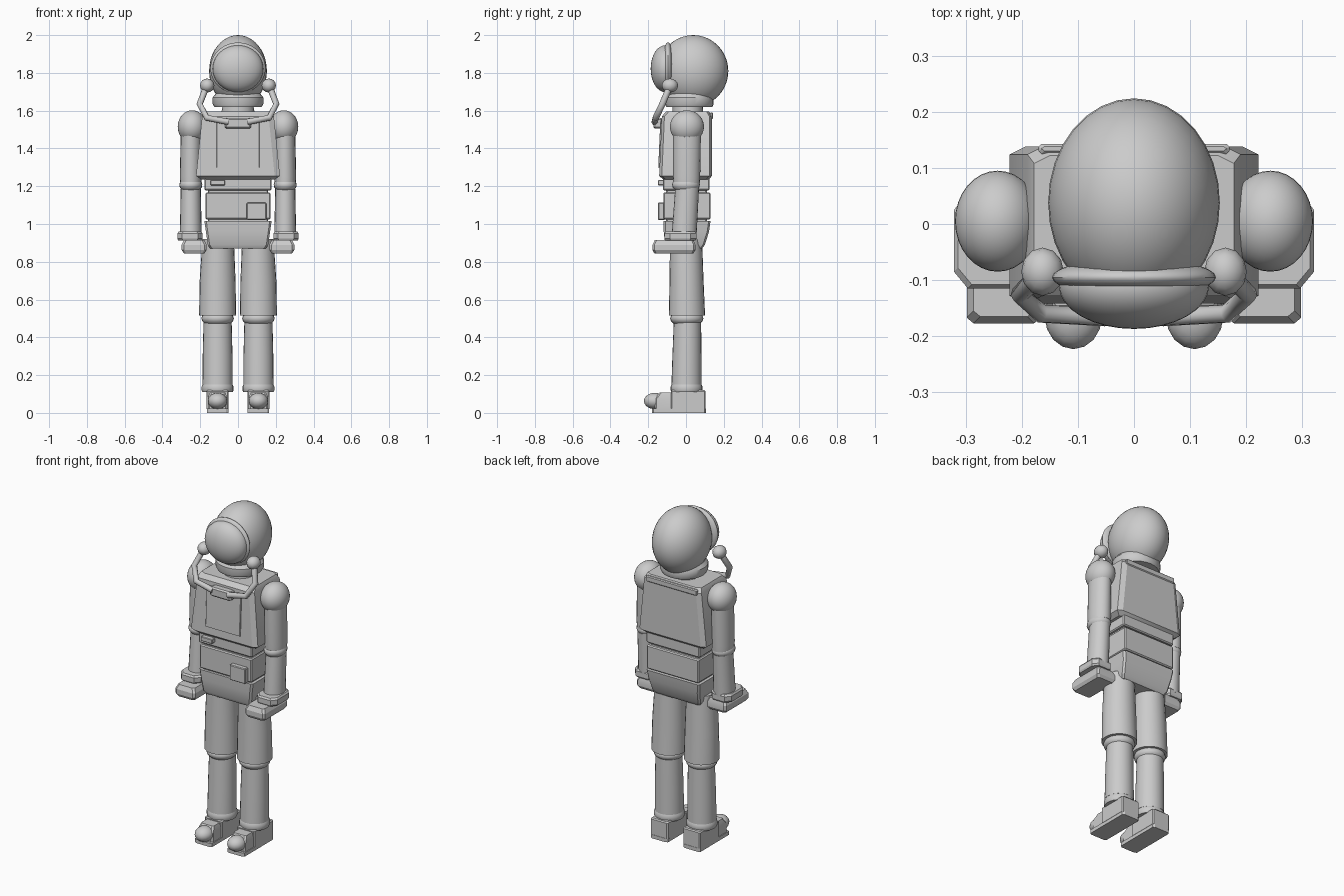
import bpy, bmesh, math
from mathutils import Vector

cube = bpy.data.objects.get("Cube")
if cube:
    bpy.data.objects.remove(cube, do_unlink=True)

grey = bpy.data.materials.new("suit grey")
grey.use_nodes = True
grey.diffuse_color = (0.6, 0.6, 0.6, 1)
grey.node_tree.nodes["Principled BSDF"].inputs["Base Color"].default_value = (0.6, 0.6, 0.6, 1)


def finish(name, bm, angle=35):
    bmesh.ops.recalc_face_normals(bm, faces=bm.faces)
    mesh = bpy.data.meshes.new(name)
    bm.to_mesh(mesh)
    bm.free()
    mesh.materials.append(grey)
    ob = bpy.data.objects.new(name, mesh)
    bpy.context.collection.objects.link(ob)
    bpy.ops.object.select_all(action='DESELECT')
    ob.select_set(True)
    bpy.context.view_layer.objects.active = ob
    bpy.ops.object.shade_smooth_by_angle(angle=math.radians(angle))
    return ob


def skin(name, rings, angle=35):
    """Join equal rings of points into a closed, capped shell."""
    bm = bmesh.new()
    loops = [[bm.verts.new(p) for p in ring] for ring in rings]
    n = len(loops[0])
    for a, b in zip(loops, loops[1:]):
        for i in range(n):
            j = (i + 1) % n
            bm.faces.new((a[i], a[j], b[j], b[i]))
    bm.faces.new(loops[0][::-1])
    bm.faces.new(loops[-1])
    return finish(name, bm, angle)


def tube(name, sections, n=20):
    """Upright round shell; sections are (z, x centre, y centre, x radius, y radius)."""
    turns = [2 * math.pi * i / n for i in range(n)]
    return skin(name, [[(cx + rx * math.cos(t), cy + ry * math.sin(t), z) for t in turns]
                       for z, cx, cy, rx, ry in sections])


def block(name, sections, cx=0, cut=(0.01, 0.01)):
    """Upright box with cut corners; sections are (z, half width, front y, back y)."""
    rings = []
    for z, w, f, b in sections:
        u, v = w - cut[0], cut[1]
        ring = [(u, f), (w, f + v), (w, b - v), (u, b), (-u, b), (-w, b - v), (-w, f + v), (-u, f)]
        rings.append([(cx + x, y, z) for x, y in ring])
    return skin(name, rings, 25)


def plain(name, w, f, b, z0, z1, cx=0, e=0.006):
    """Box with softened top and bottom edges."""
    return block(name, [(z0, w - e, f + e, b - e), (z0 + e, w, f, b),
                        (z1 - e, w, f, b), (z1, w - e, f + e, b - e)], cx, (e, e))


def ball(name, centre, radii, seg=32, rings=20):
    bm = bmesh.new()
    bmesh.ops.create_uvsphere(bm, u_segments=seg, v_segments=rings, radius=1)
    for v in bm.verts:
        v.co = Vector([c + r * p for c, r, p in zip(centre, radii, v.co)])
    return finish(name, bm)


def hose(name, points, radius, n=8):
    curve = bpy.data.curves.new(name, 'CURVE')
    curve.dimensions = '3D'
    curve.bevel_depth = radius
    curve.bevel_resolution = 2
    curve.use_fill_caps = True
    spline = curve.splines.new('POLY')
    spline.points.add(len(points) - 1)
    for p, co in zip(spline.points, points):
        p.co = (*co, 1)
    curve.materials.append(grey)
    ob = bpy.data.objects.new(name, curve)
    bpy.context.collection.objects.link(ob)
    return ob


# Helmet, visor and collar
ball("helmet", (0, 0.038, 1.81), (0.153, 0.186, 0.19))
ball("visor_frame", (0, -0.095, 1.825), (0.146, 0.034, 0.136))
ball("visor", (0, -0.11, 1.822), (0.134, 0.077, 0.124))
tube("collar", [(1.62, 0, 0.018, 0.125, 0.122), (1.635, 0, 0.018, 0.134, 0.128),
                (1.67, 0, 0.018, 0.134, 0.128), (1.69, 0, 0.02, 0.118, 0.115)], 28)
tube("neck", [(1.56, 0, 0.01, 0.092, 0.082), (1.64, 0, 0.01, 0.08, 0.08)])

# Torso
block("chest", [(1.235, 0.195, -0.12, 0.12), (1.255, 0.222, -0.142, 0.138),
                (1.57, 0.19, -0.128, 0.138), (1.595, 0.178, -0.105, 0.122)],
      cut=(0.028, 0.014))
plate = block("chest_plate", [(1.30, 0.115, -0.147, -0.13), (1.545, 0.115, -0.136, -0.12)],
              cut=(0.003, 0.003))
plain("back_top_bar", 0.17, 0.125, 0.143, 1.555, 1.59, e=0.005)
plain("upper_waist", 0.178, -0.122, 0.125, 1.178, 1.25)
plain("waist_core", 0.16, -0.105, 0.11, 0.95, 1.22)
plain("belly", 0.172, -0.12, 0.13, 1.025, 1.167)
block("hips", [(0.87, 0.148, -0.098, 0.085), (0.89, 0.16, -0.11, 0.10),
               (0.96, 0.17, -0.118, 0.122), (1.017, 0.178, -0.12, 0.13)])
plain("waist_switch", 0.038, -0.148, -0.11, 1.205, 1.232, -0.107, 0.003)
plain("belly_box", 0.052, -0.148, -0.11, 1.022, 1.113, 0.098, 0.004)
plain("hose_junction", 0.07, -0.172, -0.125, 1.505, 1.56, 0, 0.008)

for side, s in (("left", 1), ("right", -1)):
    # Breathing hose and its helmet fitting
    ball(side + "_hose_fitting", (s * 0.163, -0.085, 1.733), (0.038, 0.043, 0.037), 12, 8)
    hose(side + "_hose", [(s * 0.17, -0.09, 1.72), (s * 0.203, -0.125, 1.635),
                          (s * 0.165, -0.16, 1.562), (s * 0.05, -0.166, 1.54)], 0.017)

    # Arm
    a = s * 0.243
    ball(side + "_shoulder", (a, 0.005, 1.515), (0.076, 0.09, 0.087))
    tube(side + "_upper_arm", [(1.215, s * 0.25, 0.003, 0.056, 0.07),
                               (1.25, s * 0.25, 0.003, 0.058, 0.072),
                               (1.48, s * 0.248, 0.005, 0.055, 0.074)])
    ball(side + "_elbow", (s * 0.25, 0, 1.207), (0.061, 0.074, 0.042), 20, 10)
    tube(side + "_forearm", [(0.94, s * 0.25, -0.01, 0.058, 0.066),
                             (1.19, s * 0.25, 0.006, 0.053, 0.063)])
    block(side + "_cuff", [(0.912, 0.062, -0.11, 0.05), (0.922, 0.067, -0.115, 0.055),
                           (0.95, 0.067, -0.115, 0.055), (0.96, 0.06, -0.108, 0.048)],
          s * 0.254, (0.025, 0.03))
    block(side + "_hand", [(0.845, 0.055, -0.168, 0.04), (0.862, 0.066, -0.177, 0.05),
                           (0.89, 0.066, -0.177, 0.05), (0.915, 0.054, -0.165, 0.04)],
          s * 0.232, (0.012, 0.01))

    # Leg
    leg = s * 0.108
    tube(side + "_thigh", [(0.515, leg, 0.005, 0.098, 0.096), (0.70, leg, 0.003, 0.095, 0.09),
                           (0.92, s * 0.105, 0, 0.083, 0.085)], 24)
    ball(side + "_knee", (leg, 0.004, 0.50), (0.086, 0.088, 0.045), 24, 10)
    tube(side + "_shin", [(0.15, leg, 0.003, 0.08, 0.08), (0.30, leg, 0.005, 0.079, 0.077),
                          (0.50, leg, 0.008, 0.074, 0.072)], 24)
    tube(side + "_ankle_ring", [(0.11, leg, 0.003, 0.08, 0.08), (0.118, leg, 0.003, 0.084, 0.084),
                                (0.14, leg, 0.003, 0.084, 0.084), (0.152, leg, 0.003, 0.078, 0.078)], 24)

    # Boot: heel box, sloping upper, toe ball and sole
    plain(side + "_boot_heel", 0.058, -0.08, 0.103, 0.015, 0.12, leg)
    block(side + "_boot_upper", [(0.02, 0.052, -0.165, -0.03), (0.075, 0.052, -0.165, -0.03),
                                 (0.108, 0.042, -0.14, -0.03)], leg)
    ball(side + "_boot_toe", (leg, -0.165, 0.063), (0.051, 0.058, 0.043), 16, 10)
    block(side + "_sole", [(0, 0.057, -0.18, 0.105), (0.022, 0.057, -0.18, 0.105)],
          leg, (0.012, 0.008))
